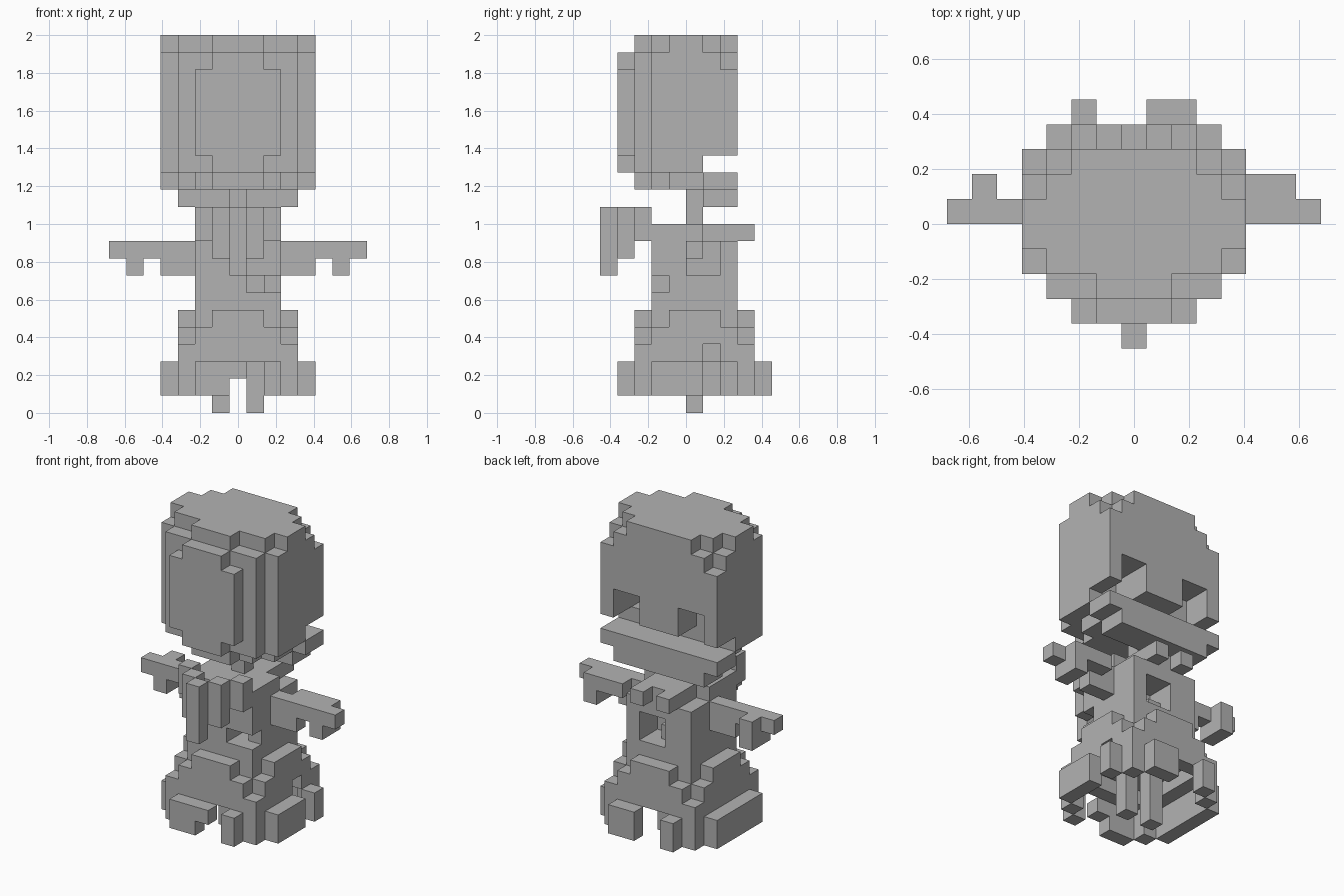
import bpy, bmesh

if "Cube" in bpy.data.objects:
    bpy.data.objects.remove(bpy.data.objects["Cube"])

U = 1 / 11  # size of one block

mat = bpy.data.materials.new("plain grey")
mat.diffuse_color = (0.448, 0.448, 0.448, 1)
mat.use_nodes = True
mat.node_tree.nodes["Principled BSDF"].inputs["Base Color"].default_value = mat.diffuse_color


def box(x0, x1, y0, y1, z0, z1):
    """Block cells: x is inclusive, y and z run up to the end value."""
    return {(x, y, z) for x in range(x0, x1 + 1)
            for y in range(y0, y1) for z in range(z0, z1)}


def mirror(cells):
    return cells | {(-x, y, z) for x, y, z in cells}


def layer(z0, z1, spans):
    """Symmetric layer; spans give the y range for each distance from the middle."""
    cells = set()
    for x, (y0, y1) in enumerate(spans):
        cells |= box(x, x, y0, y1, z0, z1)
    return mirror(cells)


# head: rounded block with a mouth slit and two deep eye holes
head = layer(21, 22, [(-3, 3), (-3, 3), (-2, 3), (-2, 2), (-1, 1)])
head |= layer(20, 21, [(-4, 3), (-4, 3), (-3, 3), (-3, 3), (-2, 2)])
head |= layer(15, 20, [(-4, 3), (-4, 3), (-4, 3), (-3, 3), (-2, 3)])
head |= layer(14, 15, [(-4, 1), (-4, 1), (-3, 1), (-3, 1), (-2, 1)])
head -= box(2, 3, 0, 3, 15, 17) | box(-3, -2, 1, 3, 15, 17)

# jaw below the slit
jaw = layer(13, 14, [(-3, 3), (-3, 3), (-2, 3), (-1, 3), (1, 3)])
jaw |= box(-3, 3, 1, 3, 12, 13)

neck = box(0, 0, 0, 1, 11, 13)

# hanging strands, stepping outward and getting longer to the middle
strands = mirror(box(2, 2, -3, -2, 10, 12) | box(1, 1, -4, -3, 9, 12))
strands |= box(0, 0, -5, -4, 8, 12)

# torso with collar and two chipped openings
torso = box(-2, 2, -2, 3, 6, 10)
torso |= layer(10, 11, [(-2, 3), (-2, 3), (-2, 1)])
torso |= mirror(box(1, 1, 3, 4, 10, 11))
torso -= box(1, 2, -2, -1, 7, 8) | box(1, 1, -1, 0, 7, 8)
torso -= box(0, 1, 1, 3, 7, 9)
torso |= box(0, 0, 1, 2, 7, 8)

# arms with a hand block near the end
arms = mirror(box(3, 7, 0, 1, 9, 10) | box(3, 4, 0, 1, 8, 9)
              | box(6, 6, 0, 2, 8, 10))
arms |= box(4, 6, 1, 2, 9, 10)

# stepped skirt, hollow underneath
skirt = layer(5, 6, [(-3, 4), (-3, 4), (-2, 3), (-1, 2)])
skirt |= layer(4, 5, [(-3, 4), (-3, 4), (-3, 4), (-2, 3)])
skirt |= box(-3, 3, -3, 4, 3, 4)
skirt -= box(-2, 2, -2, 3, 3, 4) | box(3, 3, 1, 2, 3, 4)

# hem: blocks around the skirt with a few gaps
hem = mirror(box(3, 3, -3, -2, 1, 3) | box(3, 3, 3, 4, 1, 3)
             | box(4, 4, -2, 3, 1, 3))
hem -= box(4, 4, 1, 2, 1, 3)
hem |= box(-2, -1, -4, -3, 1, 3) | box(0, 0, -4, -3, 2, 3) | box(2, 2, -4, -3, 1, 3)
hem |= box(-2, -2, 4, 5, 1, 3) | box(1, 2, 4, 5, 1, 3)

legs = mirror(box(1, 1, 0, 1, 0, 4))

parts = {"head": head, "jaw": jaw, "neck": neck, "hair_strands": strands,
         "torso": torso, "arms": arms, "skirt": skirt, "skirt_hem": hem,
         "legs": legs}
solid = set().union(*parts.values())


def build(name, cells):
    """Mesh the outer faces of the cells and merge flat areas."""
    bm = bmesh.new()
    verts = {}

    def vert(p):
        if p not in verts:
            verts[p] = bm.verts.new(((p[0] - 0.5) * U, p[1] * U, p[2] * U))
        return verts[p]

    for cell in sorted(cells):
        for axis in range(3):
            for side in (0, 1):
                near = list(cell)
                near[axis] += 2 * side - 1
                if tuple(near) in solid:
                    continue
                a, b = (axis + 1) % 3, (axis + 2) % 3
                ring = [(0, 0), (1, 0), (1, 1), (0, 1)]
                corners = []
                for i, j in (ring if side else ring[::-1]):
                    p = list(cell)
                    p[axis] += side
                    p[a] += i
                    p[b] += j
                    corners.append(vert(tuple(p)))
                bm.faces.new(corners)
    bmesh.ops.dissolve_limit(bm, angle_limit=0.01, verts=bm.verts[:], edges=bm.edges[:])
    mesh = bpy.data.meshes.new(name)
    bm.to_mesh(mesh)
    bm.free()
    mesh.materials.append(mat)
    bpy.context.collection.objects.link(bpy.data.objects.new(name, mesh))


for part_name, part_cells in parts.items():
    build(part_name, part_cells)
